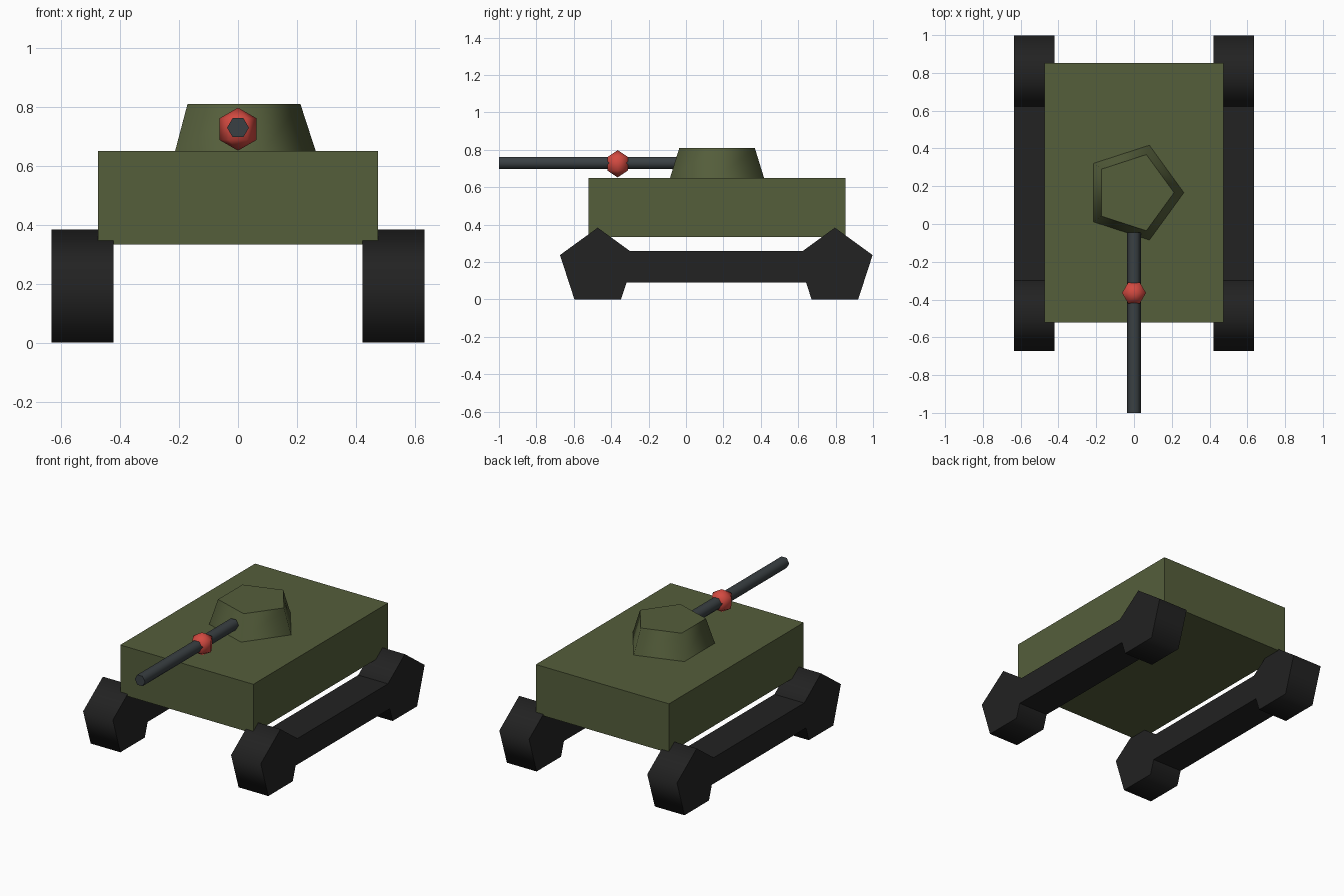
import bpy, bmesh
from math import cos, sin, tau
from mathutils import Vector

cube = bpy.data.objects.get("Cube")
if cube:
    bpy.data.objects.remove(cube, do_unlink=True)


def material(name, rgb, rough=0.8):
    m = bpy.data.materials.new(name)
    m.use_nodes = True
    m.diffuse_color = (*rgb, 1)
    bsdf = m.node_tree.nodes["Principled BSDF"]
    bsdf.inputs["Base Color"].default_value = (*rgb, 1)
    bsdf.inputs["Roughness"].default_value = rough
    return m


OLIVE = material("olive green", (0.09, 0.112, 0.044))
BLACK = material("rubber black", (0.016, 0.016, 0.016))
STEEL = material("gun steel", (0.042, 0.051, 0.056))
RED = material("bright red", (0.65, 0.068, 0.052))

X, Y, Z = Vector((1, 0, 0)), Vector((0, 1, 0)), Vector((0, 0, 1))


def finish(name, bm, mat):
    bmesh.ops.recalc_face_normals(bm, faces=bm.faces)
    mesh = bpy.data.meshes.new(name)
    bm.to_mesh(mesh)
    bm.free()
    mesh.materials.append(mat)
    obj = bpy.data.objects.new(name, mesh)
    bpy.context.collection.objects.link(obj)
    return obj


def lathe(name, rings, sides, centre, axes, mat, start=0):
    """Skin (height, radius) rings along the third axis; smooth sides, flat caps."""
    u, v, a = axes
    bm = bmesh.new()
    loops = []
    for h, r in rings:
        angles = [start + tau * i / sides for i in range(sides if r else 1)]
        loops.append([bm.verts.new(Vector(centre) + a * h + (u * cos(t) + v * sin(t)) * r)
                      for t in angles])
    for low, high in zip(loops, loops[1:]):
        for i in range(sides):
            j = i + 1
            corners = [low[i % len(low)], low[j % len(low)],
                       high[j % len(high)], high[i % len(high)]]
            bm.faces.new(list(dict.fromkeys(corners))).smooth = True
    for end in (loops[0], loops[-1]):
        if len(end) > 1:
            bm.faces.new(end).smooth = False
    return finish(name, bm, mat)


def box(name, low, high, mat):
    low, high = Vector(low), Vector(high)
    bm = bmesh.new()
    bmesh.ops.create_cube(bm, size=1)
    bmesh.ops.scale(bm, vec=high - low, verts=bm.verts)
    bmesh.ops.translate(bm, vec=(low + high) / 2, verts=bm.verts)
    return finish(name, bm, mat)


# Hull and five-sided turret
box("hull", (-0.475, -0.522, 0.333), (0.475, 0.852, 0.65), OLIVE)
lathe("turret", [(0, 0.264), (0.16, 0.212)], 5, (0, 0.166, 0.65), (X, Y, Z), OLIVE)

# Gun barrel with its red ball
lathe("gun_barrel", [(-1, 0.037), (-0.045, 0.037)], 6, (0, 0, 0.73), (X, Z, Y), STEEL)
R = 0.073
lathe("barrel_ball", [(-R, 0), (-R / 2, R * 0.866), (R / 2, R * 0.866), (R, 0)],
      6, (0, -0.365, 0.725), (X, Y, Z), RED)

# Pentagonal wheels joined by a track beam on each side
FRONT_Y, REAR_Y, HALF = -0.472, 0.796, 0.106
for side, s in (("left", 1), ("right", -1)):
    x = s * 0.528
    for end, y in (("front", FRONT_Y), ("rear", REAR_Y)):
        lathe(f"{end}_{side}_wheel", [(-HALF, 0.212), (HALF, 0.212)], 5,
              (x, y, 0.1715), (Y, Z, X), BLACK, start=tau / 4)
    box(f"{side}_track", (x - HALF, FRONT_Y, 0.09), (x + HALF, REAR_Y, 0.258), BLACK)
